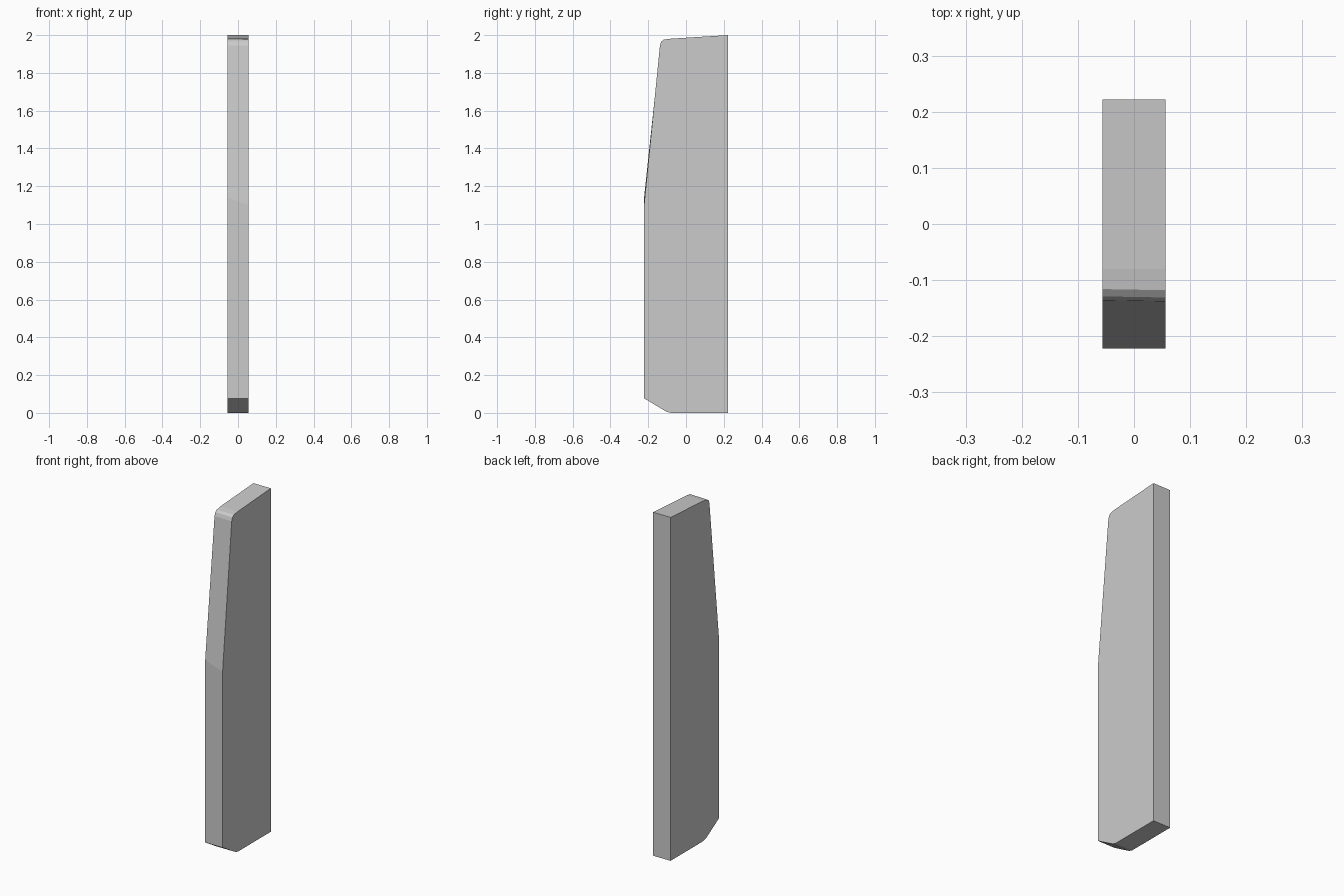
import bpy, bmesh

if "Cube" in bpy.data.objects:
    bpy.data.objects.remove(bpy.data.objects["Cube"])

HALF_W = 0.056


def side_profile(s):
    # Side outline (y, z); s = -1 left, +1 right, with a slight twist on the front edge
    return [
        (0.222, 0.0), (0.222, 2.0),
        (-0.08, 1.981), (-0.117 - 0.001 * s, 1.975 + 0.001 * s),
        (-0.130 - 0.001 * s, 1.965), (-0.137 - 0.001 * s, 1.945),
        (-0.222, 1.12 - 0.02 * s), (-0.222, 0.077),
        (-0.12, 0.016), (-0.102, 0.006), (-0.08, 0.0),
    ]


# Upright slab: two side outlines joined by a flat-faced rim
bm = bmesh.new()
left, right = [[bm.verts.new((s * HALF_W, y, z)) for y, z in side_profile(s)]
               for s in (-1, 1)]
bm.faces.new(left)
bm.faces.new(right)
n = len(left)
for i in range(n):
    j = (i + 1) % n
    bm.faces.new((left[i], left[j], right[j], right[i]))
bmesh.ops.recalc_face_normals(bm, faces=bm.faces)
mesh = bpy.data.meshes.new("upright_panel")
bm.to_mesh(mesh)
bm.free()
bpy.context.collection.objects.link(bpy.data.objects.new("upright_panel", mesh))
